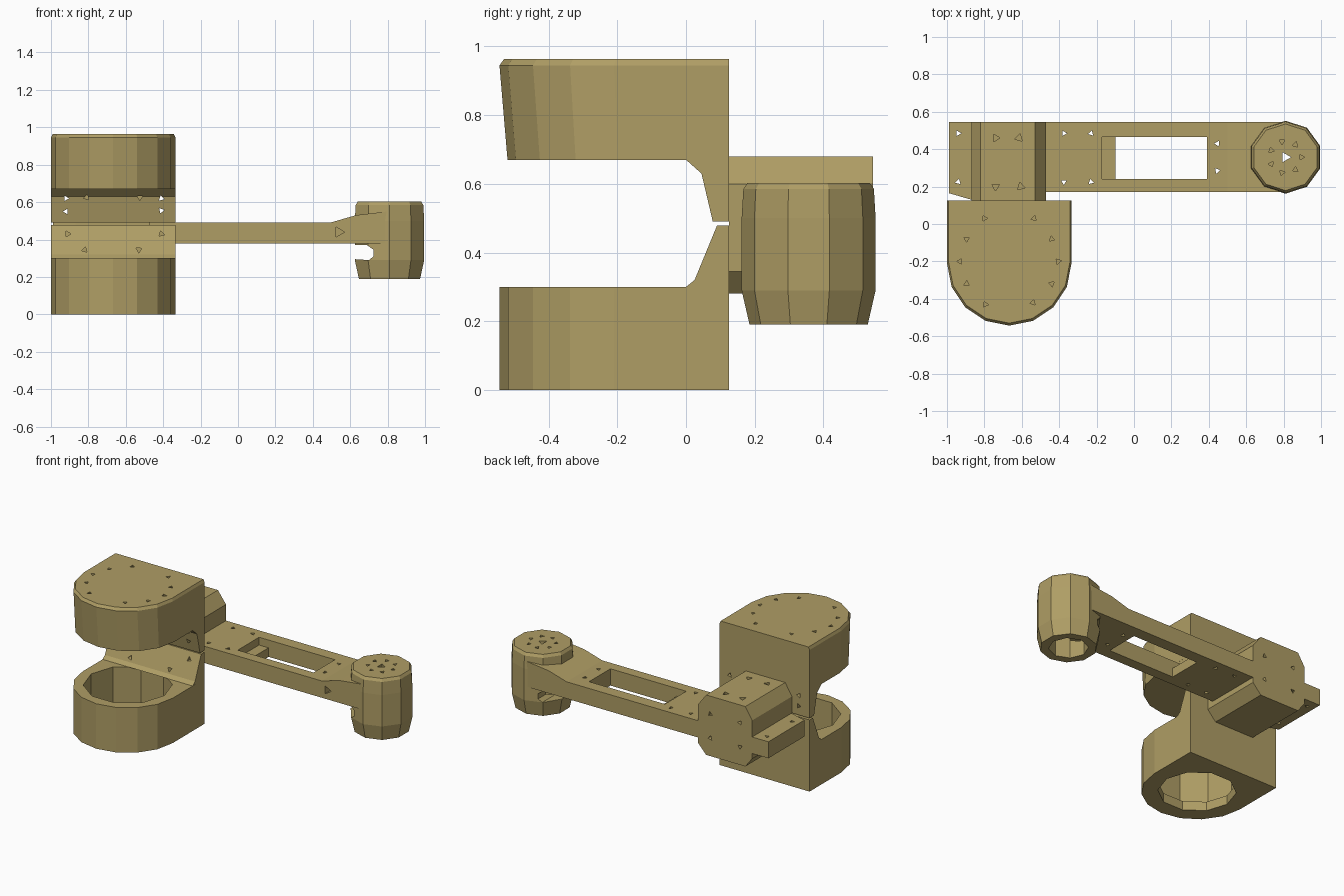
import bpy, bmesh, math

if "Cube" in bpy.data.objects:
    bpy.data.objects.remove(bpy.data.objects["Cube"])

mat = bpy.data.materials.new("tan")
mat.diffuse_color = (0.43, 0.34, 0.13, 1)
mat.use_nodes = True
mat.node_tree.nodes["Principled BSDF"].inputs["Base Color"].default_value = mat.diffuse_color


def loft(bm, rings):
    """Skin a stack of equal-length rings and cap both ends."""
    vs = [[bm.verts.new(p) for p in r] for r in rings]
    n = len(vs[0])
    faces = [bm.faces.new(vs[0][::-1]), bm.faces.new(vs[-1])]
    for a, b in zip(vs, vs[1:]):
        for i in range(n):
            j = (i + 1) % n
            faces.append(bm.faces.new((a[i], a[j], b[j], b[i])))
    bmesh.ops.recalc_face_normals(bm, faces=faces)


def place(u, v, w, axis):
    return {'x': (w, u, v), 'y': (u, w, v), 'z': (u, v, w)}[axis]


def prism(bm, pts, axis, a, b):
    loft(bm, [[place(u, v, w, axis) for u, v in pts] for w in (a, b)])


def circle(cx, cy, r, n, turn=0.0):
    return [(cx + r * math.cos(turn + math.tau * i / n),
             cy + r * math.sin(turn + math.tau * i / n)) for i in range(n)]


def rect(a, b, c, d):
    return [(a, c), (b, c), (b, d), (a, d)]


def finish(bm, name):
    me = bpy.data.meshes.new(name)
    bm.to_mesh(me)
    bm.free()
    me.materials.append(mat)
    ob = bpy.data.objects.new(name, me)
    bpy.context.collection.objects.link(ob)
    return ob


def solid(name, pts, axis, a, b):
    bm = bmesh.new()
    prism(bm, pts, axis, a, b)
    return finish(bm, name)


def combine(ob, tool, op):
    """Apply a boolean and remove the tool object."""
    m = ob.modifiers.new("bool", 'BOOLEAN')
    m.object, m.operation, m.solver = tool, op, 'EXACT'
    dg = bpy.context.evaluated_depsgraph_get()
    me = bpy.data.meshes.new_from_object(ob.evaluated_get(dg))
    ob.modifiers.clear()
    ob.data = me
    bpy.data.objects.remove(tool)


def cut(ob, pts, axis, a, b):
    combine(ob, solid("cutter", pts, axis, a, b), 'DIFFERENCE')


def screw_holes(ob, spots, axis, a, b, r=0.017):
    """Small three-sided holes."""
    bm = bmesh.new()
    for i, (u, v) in enumerate(spots):
        prism(bm, circle(u, v, r, 3, i * 1.3), axis, a, b)
    combine(ob, finish(bm, "cutter"), 'DIFFERENCE')


# Round-fronted outline shared by both jaws
CX, R, BACK, X0, X1 = -0.667, 0.333, 0.125, -1.0, -0.335
outline = [(X1, BACK), (X0, BACK)] + [
    (CX + R * math.cos(t), -0.21 + R * math.sin(t))
    for t in [math.pi + math.pi * i / 8 for i in range(9)]]

# Upper jaw: closed drum with a drafted front, and a hanging lip
bm = bmesh.new()
loft(bm, [[(CX + (x - CX) * sx, BACK + (y - BACK) * sy, z) for x, y in outline]
          for z, sx, sy in ((0.67, 1, 0.965), (0.945, 1, 1), (0.963, 0.975, 0.98))])
upper_jaw = finish(bm, "upper_jaw")
screw_holes(upper_jaw, [(-0.8, 0.03), (-0.535, 0.03), (-0.895, -0.08), (-0.44, -0.08),
                        (-0.93, -0.2), (-0.405, -0.2), (-0.895, -0.32), (-0.44, -0.32),
                        (-0.795, -0.43), (-0.54, -0.42)], 'z', 0.92, 1.0)
upper_lip = solid("upper_lip", [(0.0, 0.67), (0.045, 0.63), (0.078, 0.49),
                                (BACK, 0.49), (BACK, 0.67)], 'x', X0, X1)
screw_holes(upper_lip, [(-0.92, 0.62), (-0.81, 0.625), (-0.525, 0.625), (-0.41, 0.62),
                        (-0.92, 0.55), (-0.41, 0.555)], 'y', -0.1, 0.3)

# Lower jaw: open bowl with a narrower hole in its floor, and a standing lip
lower_jaw = solid("lower_jaw", outline, 'z', 0.0, 0.30)
cut(lower_jaw, circle(CX, -0.21, 0.27, 10), 'z', 0.06, 0.4)
cut(lower_jaw, circle(CX, -0.21, 0.235, 10), 'z', -0.1, 0.1)
lower_lip = solid("lower_lip", [(-0.0, 0.30), (0.025, 0.32), (0.09, 0.478),
                                (BACK, 0.478), (BACK, 0.30)], 'x', X0, X1)
screw_holes(lower_lip, [(-0.91, 0.43), (-0.82, 0.345), (-0.53, 0.345), (-0.41, 0.43)],
            'y', -0.1, 0.3)

# Eight-sided joint housing behind the jaws
housing = solid("joint_housing", [(-0.82, 0.68), (-0.53, 0.68), (-0.47, 0.60), (-0.47, 0.345),
                                  (-0.53, 0.28), (-0.82, 0.28), (-0.87, 0.345), (-0.87, 0.60)],
                'y', BACK, 0.545)
screw_holes(housing, [(-0.74, 0.46), (-0.615, 0.46), (-0.74, 0.2), (-0.605, 0.2)],
            'z', 0.63, 0.75, 0.024)
screw_holes(housing, [(-0.78, 0.56), (-0.56, 0.56), (-0.78, 0.40), (-0.56, 0.40)],
            'y', 0.5, 0.6)

# Mounting flange on the outer side
flange = solid("mounting_flange", [(-0.99, 0.165), (-0.87, 0.13), (-0.87, 0.545), (-0.99, 0.545)],
               'z', 0.38, 0.49)
screw_holes(flange, [(-0.94, 0.485), (-0.94, 0.225)], 'z', 0.3, 0.6)

# Arm frame with a stepped window
arm = solid("arm_frame", [(-0.47, 0.38), (0.80, 0.38), (0.80, 0.55), (0.63, 0.53),
                          (0.50, 0.492), (-0.47, 0.492)], 'y', 0.17, 0.545)
cut(arm, [(-0.17, 0.6), (0.39, 0.6), (0.39, 0.3), (-0.10, 0.3), (-0.10, 0.44), (-0.17, 0.44)],
    'y', 0.24, 0.465)
screw_holes(arm, [(-0.375, 0.485), (-0.23, 0.485), (-0.375, 0.225), (-0.23, 0.225),
                  (0.445, 0.43), (0.445, 0.285)], 'z', 0.3, 0.6)
screw_holes(arm, [(0.54, 0.44)], 'y', 0.1, 0.22, 0.03)

# Pivot drum on the arm end
PX, PY = 0.81, 0.357
bm = bmesh.new()
loft(bm, [[(x, y, z) for x, y in circle(PX, PY, r, 10, math.pi / 10)]
          for z, r in ((0.19, 0.172), (0.29, 0.195), (0.50, 0.195), (0.585, 0.19), (0.603, 0.178))])
pivot = finish(bm, "pivot_drum")
combine(pivot, arm, 'UNION')
pivot.name = "arm_and_pivot_drum"
# side notch, bore from below and the small holes in the cap
cut(pivot, [(0.55, 0.30), (0.70, 0.29), (0.725, 0.31), (0.725, 0.345), (0.69, 0.37), (0.55, 0.37)],
    'y', 0.1, 0.6)
cut(pivot, circle(PX, PY, 0.12, 8), 'z', 0.1, 0.36)
screw_holes(pivot, [(PX, PY)], 'z', 0.3, 0.7, 0.03)
screw_holes(pivot, circle(PX, PY, 0.085, 7), 'z', 0.56, 0.7)
